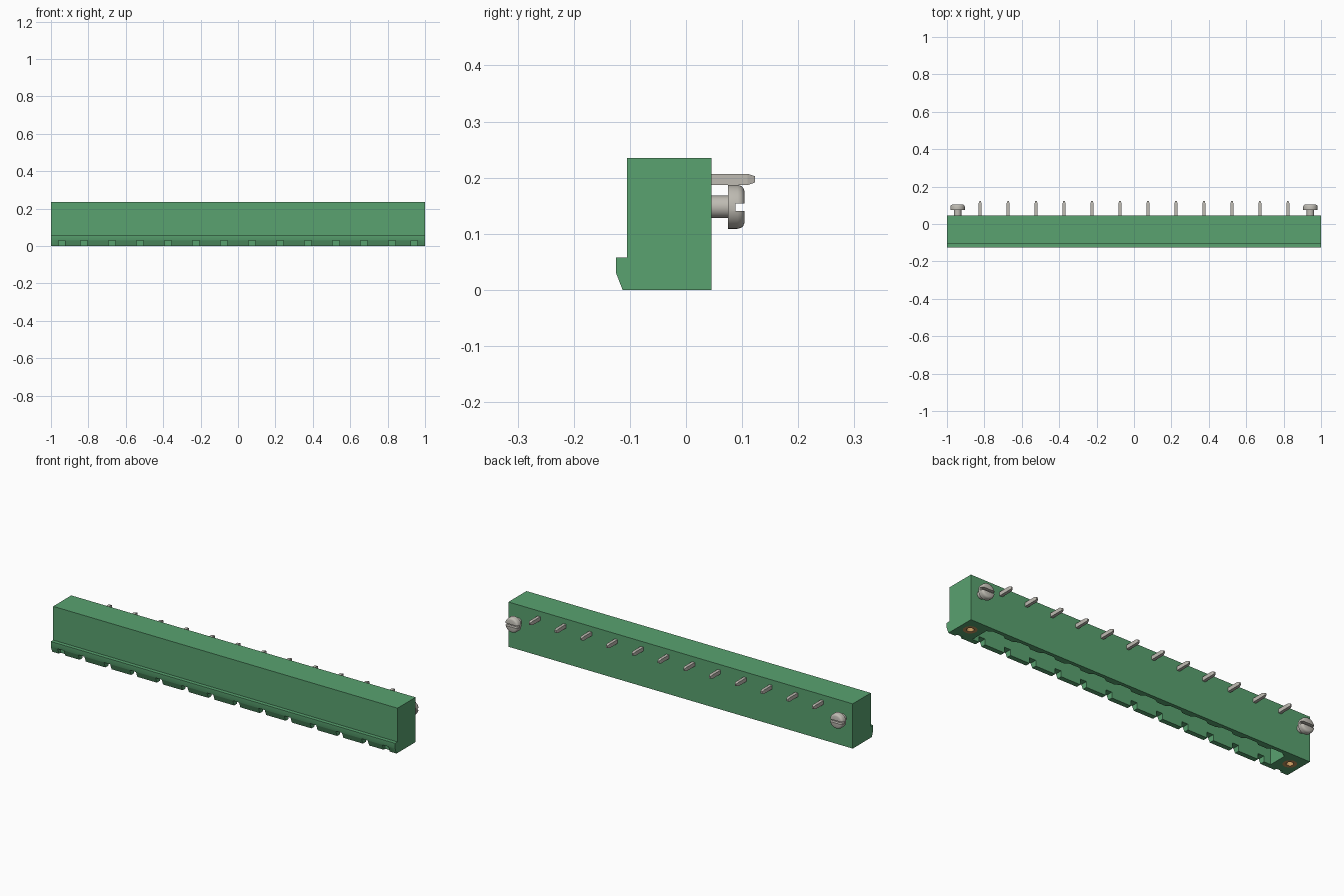
import bpy, bmesh, math
from mathutils import Matrix, Vector

cube = bpy.data.objects.get("Cube")
if cube:
    bpy.data.objects.remove(cube, do_unlink=True)


def material(name, rgb, metallic=0.0):
    m = bpy.data.materials.new(name)
    m.use_nodes = True
    m.diffuse_color = (*rgb, 1)
    m.node_tree.nodes["Principled BSDF"].inputs["Base Color"].default_value = (*rgb, 1)
    return m


GREEN = material("green plastic", (0.10, 0.36, 0.16))
STEEL = material("tinned metal", (0.52, 0.50, 0.45))
BRASS = material("brass", (0.55, 0.30, 0.11))

PITCH = 0.1496
PINS = [(i - 5.5) * PITCH for i in range(12)]
END_X = 0.943          # screw and insert position
BORE_Y = -0.028        # insert axis


def finish(bm, name, mat, smooth=False):
    bmesh.ops.recalc_face_normals(bm, faces=bm.faces)
    me = bpy.data.meshes.new(name)
    bm.to_mesh(me)
    bm.free()
    ob = bpy.data.objects.new(name, me)
    bpy.context.collection.objects.link(ob)
    me.materials.append(mat)
    if smooth:
        activate(ob)
        bpy.ops.object.shade_smooth_by_angle(angle=math.radians(35))
    return ob


def activate(ob):
    bpy.ops.object.select_all(action='DESELECT')
    ob.select_set(True)
    bpy.context.view_layer.objects.active = ob


def add_box(bm, lo, hi):
    lo, hi = Vector(lo), Vector(hi)
    mat = Matrix.Translation((lo + hi) / 2) @ Matrix.Diagonal((*(hi - lo), 1))
    return bmesh.ops.create_cube(bm, size=1, matrix=mat)["verts"]


def prism(bm, points, offset):
    """Extrude a planar outline of 3D points along offset."""
    face = bm.faces.new([bm.verts.new(p) for p in points])
    ext = bmesh.ops.extrude_face_region(bm, geom=[face])
    verts = [g for g in ext["geom"] if isinstance(g, bmesh.types.BMVert)]
    bmesh.ops.translate(bm, vec=offset, verts=verts)


def lathe(bm, profile, matrix, closed=False, steps=32):
    """Spin (radius, height) points about local z, then place with matrix."""
    verts = [bm.verts.new((r, 0, h)) for r, h in profile]
    edges = [bm.edges.new(p) for p in zip(verts, verts[1:])]
    if closed:
        edges.append(bm.edges.new((verts[-1], verts[0])))
    bmesh.ops.spin(bm, geom=verts + edges, cent=(0, 0, 0), axis=(0, 0, 1),
                   angle=math.tau, steps=steps)
    bmesh.ops.remove_doubles(bm, verts=bm.verts, dist=1e-5)
    bmesh.ops.transform(bm, matrix=matrix, verts=bm.verts)


def cut(ob, cutter):
    cutter.hide_render = True
    activate(ob)
    mod = ob.modifiers.new("cut", 'BOOLEAN')
    mod.operation, mod.solver, mod.object = 'DIFFERENCE', 'EXACT', cutter
    bpy.ops.object.modifier_apply(modifier=mod.name)
    bpy.data.objects.remove(cutter, do_unlink=True)


# Housing: side profile with the latch lip, extruded along the length
profile = [(-0.113, 0), (0.045, 0), (0.045, 0.235), (-0.105, 0.235),
           (-0.105, 0.058), (-0.125, 0.058), (-0.125, 0.031)]
bm = bmesh.new()
prism(bm, [(-1, y, z) for y, z in profile], (2, 0, 0))
housing = finish(bm, "housing", GREEN)

# Plug cavity open at the bottom, with a scalloped back wall
outline = [(-0.88, -0.088), (0.88, -0.088), (0.88, 0.012)]
for x in reversed(PINS):
    outline += [(x + 0.05, 0.012), (x + 0.03, 0.026), (x - 0.03, 0.026), (x - 0.05, 0.012)]
outline.append((-0.88, 0.012))
bm = bmesh.new()
prism(bm, [(x, y, -0.02) for x, y in outline], (0, 0, 0.195))
cut(housing, finish(bm, "cavity_cutter", GREEN))

# Coding notches through the front wall, shallow ones at the ends
bm = bmesh.new()
for x in PINS:
    add_box(bm, (x - 0.018, -0.15, -0.02), (x + 0.018, -0.08, 0.03))
for x in (-END_X, END_X):
    add_box(bm, (x - 0.018, -0.15, -0.02), (x + 0.018, -0.1, 0.03))
cut(housing, finish(bm, "notch_cutter", GREEN))

# Bores for the threaded inserts
bm = bmesh.new()
for x in (-END_X, END_X):
    bmesh.ops.create_cone(bm, cap_ends=True, segments=32, radius1=0.033, radius2=0.033,
                          depth=0.14, matrix=Matrix.Translation((x, BORE_Y, 0.03)))
cut(housing, finish(bm, "bore_cutter", GREEN))
activate(housing)
bpy.ops.object.shade_smooth_by_angle(angle=math.radians(25))

# Contact pins: tapered solder tail behind, post inside the cavity
for i, x in enumerate(PINS):
    bm = bmesh.new()
    add_box(bm, (x - 0.008, -0.04, 0.187), (x + 0.008, 0.11, 0.207))
    tip = add_box(bm, (x - 0.008, 0.11, 0.187), (x + 0.008, 0.123, 0.207))
    for v in tip:
        if v.co.y > 0.12:
            v.co.x = x + (v.co.x - x) * 0.5
            v.co.z = 0.197 + (v.co.z - 0.197) * 0.55
    add_box(bm, (x - 0.009, -0.042, 0.05), (x + 0.009, -0.022, 0.207))
    finish(bm, f"contact_pin_{i + 1}", STEEL)

for side, x in (("right", -END_X), ("left", END_X)):
    # Slotted mounting screw pointing out of the back
    bm = bmesh.new()
    to_back = Matrix.Translation((x, 0, 0.148)) @ Matrix.Rotation(-math.pi / 2, 4, 'X')
    lathe(bm, [(0, 0.03), (0.02, 0.03), (0.02, 0.075), (0.039, 0.075), (0.039, 0.092),
               (0.0375, 0.098), (0.034, 0.102), (0.029, 0.104), (0, 0.104)], to_back)
    screw = finish(bm, side + "_screw", STEEL)
    bm = bmesh.new()
    add_box(bm, (x - 0.06, 0.088, 0.141), (x + 0.06, 0.12, 0.154))
    cut(screw, finish(bm, "slot_cutter", STEEL))
    activate(screw)
    bpy.ops.object.shade_smooth_by_angle(angle=math.radians(35))

    # Brass threaded insert, flush with the bottom
    bm = bmesh.new()
    lathe(bm, [(0.017, 0), (0.033, 0), (0.033, 0.1), (0.017, 0.1)],
          Matrix.Translation((x, BORE_Y, 0)), closed=True)
    finish(bm, side + "_threaded_insert", BRASS, smooth=True)
